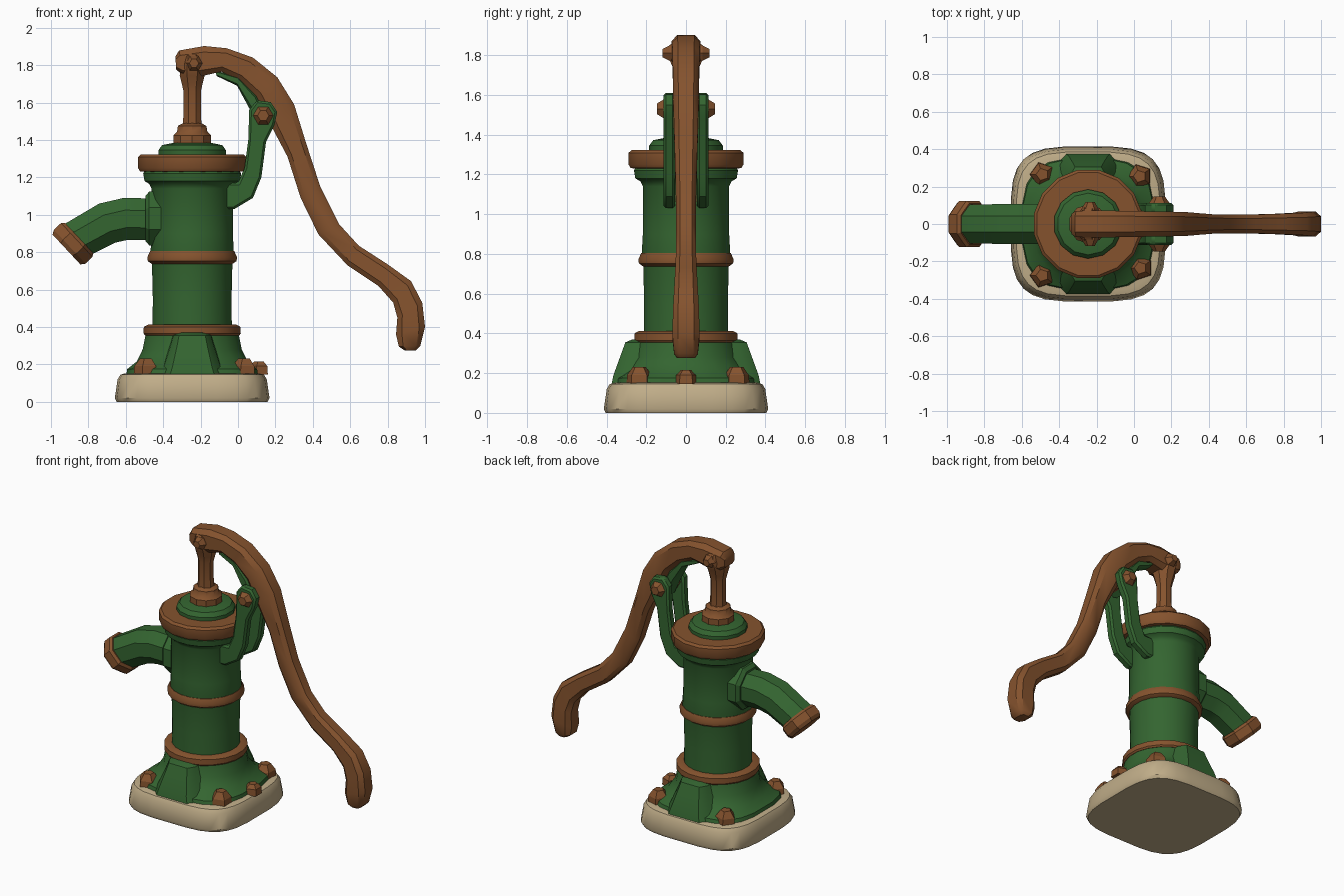
import bpy, bmesh, math
from mathutils import Vector

if "Cube" in bpy.data.objects:
    bpy.data.objects.remove(bpy.data.objects["Cube"])

CX = -0.245  # axis of the pump barrel


def material(name, rgb):
    m = bpy.data.materials.new(name)
    m.diffuse_color = (*rgb, 1)
    m.use_nodes = True
    m.node_tree.nodes["Principled BSDF"].inputs["Base Color"].default_value = m.diffuse_color
    return m


GREEN = material("green_paint", (0.034, 0.130, 0.030))
BROWN = material("rusty_brown", (0.235, 0.086, 0.027))
STONE = material("tan_stone", (0.53, 0.42, 0.25))


def loft(name, rings, mat, angle=35):
    """Skin a list of equal-length point rings and cap both ends."""
    bm = bmesh.new()
    vs = [[bm.verts.new(p) for p in r] for r in rings]
    n = len(vs[0])
    for a, b in zip(vs, vs[1:]):
        for i in range(n):
            j = (i + 1) % n
            bm.faces.new((a[i], a[j], b[j], b[i]))
    bm.faces.new(vs[0][::-1])
    bm.faces.new(vs[-1])
    bmesh.ops.recalc_face_normals(bm, faces=bm.faces)
    me = bpy.data.meshes.new(name)
    bm.to_mesh(me)
    bm.free()
    ob = bpy.data.objects.new(name, me)
    bpy.context.collection.objects.link(ob)
    me.materials.append(mat)
    bpy.ops.object.select_all(action='DESELECT')
    ob.select_set(True)
    bpy.context.view_layer.objects.active = ob
    bpy.ops.object.shade_smooth_by_angle(angle=math.radians(angle))
    return ob


def oval(x, y, z, rx, ry, n, power=2):
    """Horizontal ring; power above 2 gives a rounded square."""
    pts = []
    for i in range(n):
        t = 2 * math.pi * (i + 0.5) / n
        c, s = math.cos(t), math.sin(t)
        e = 2 / power
        pts.append(Vector((x + rx * math.copysign(abs(c) ** e, c),
                           y + ry * math.copysign(abs(s) ** e, s), z)))
    return pts


def lathe(name, profile, mat, n=16, x=CX, y=0, power=2, angle=35):
    return loft(name, [oval(x, y, z, r, r, n, power) for r, z in profile], mat, angle)


def tube(name, stations, mat, n=8):
    """Rings across the xz plane: centre x, z, ring tilt in degrees, radius in plane, radius in y."""
    rings = []
    for x, z, tilt, r, ry in stations:
        u = Vector((math.sin(math.radians(tilt)), 0, math.cos(math.radians(tilt))))
        rings.append([Vector((x, 0, z)) + u * (r * math.cos(t)) + Vector((0, ry * math.sin(t), 0))
                      for t in (2 * math.pi * (i + 0.5) / n for i in range(n))])
    return loft(name, rings, mat, 25)


def bar(name, stations, mat):
    """Chamfered bar from outer and inner outline points plus half width."""
    rings = []
    for x1, z1, x2, z2, w in stations:
        a, b = Vector((x1, 0, z1)), Vector((x2, 0, z2))
        ring = []
        for t, k in ((0, .6), (.2, 1), (.8, 1), (1, .6), (1, -.6), (.8, -1), (.2, -1), (0, -.6)):
            ring.append(a.lerp(b, t) + Vector((0, w * k, 0)))
        rings.append(ring)
    return loft(name, rings, mat, 40)


def cross_pin(name, x, z, r, half, n=6):
    rings = []
    for y, k in ((-half, .55), (-half + .035, 1), (half - .035, 1), (half, .55)):
        rings.append([Vector((x + r * k * math.cos(2 * math.pi * i / n), y,
                              z + r * k * math.sin(2 * math.pi * i / n))) for i in range(n)])
    return loft(name, rings, BROWN, 20)


# Stone base
lathe("stone_base", [(.405, 0), (.415, .02), (.40, .12), (.385, .145), (.36, .152)],
      STONE, 28, power=3.8, angle=40)

# Flared foot: square at the ground, round at the top
foot = [(.355, .145, 3.2), (.35, .175, 3.0), (.30, .215, 2.4), (.268, .28, 2), (.25, .37, 2)]
loft("foot", [oval(CX, 0, z, r, r, 20, p) for r, z, p in foot], GREEN)

# Buttresses at front and back of the foot
for side, label in ((-1, "front"), (1, "back")):
    rings = []
    for z, w, y in ((.14, .17, .375), (.19, .15, .365), (.30, .115, .325), (.355, .10, .305), (.37, .07, .27)):
        rings.append([Vector((CX + a * w, side * b, z)) for a, b in
                      ((-1.15, .1), (-1, y - .05), (-.7, y), (.7, y), (1, y - .05), (1.15, .1))])
    loft(label + "_buttress", rings, GREEN)

# Foot bolts
for i, (x, y) in enumerate(((-.49, .265), (.03, .255), (-.49, -.275), (.035, -.235), (.115, .0))):
    r = .068 if i < 4 else .055
    lathe("foot_bolt_%d" % (i + 1), [(r, .145), (r * .95, .19), (r * .5, .232 if i < 4 else .215)],
          BROWN, 5, x, y, angle=20)

# Barrel and its bands
lathe("barrel", [(.215, .36), (.213, .55), (.218, .75), (.226, .79), (.22, .9), (.22, 1.14),
                 (.232, 1.165), (.258, 1.18), (.265, 1.22), (.25, 1.25)], GREEN, 20)
lathe("lower_band", [(.255, .355), (.263, .365), (.262, .40), (.24, .412), (.2, .412)], BROWN, 20)
lathe("middle_band", [(.215, .735), (.24, .752), (.243, .772), (.228, .805), (.2, .806)], BROWN, 20)
lathe("top_flange", [(.24, 1.228), (.284, 1.232), (.295, 1.25), (.295, 1.308), (.28, 1.322), (.17, 1.322)],
      BROWN, 16)
lathe("cap", [(.185, 1.31), (.185, 1.345), (.165, 1.372), (.1, 1.385)], GREEN, 14)
lathe("rod_collar", [(.105, 1.37), (.105, 1.425), (.085, 1.445), (.08, 1.475), (.05, 1.49)], BROWN, 10)

# Plunger rod widening into the handle joint
loft("plunger_rod", [oval(CX, 0, z, rx, ry, 8) for z, rx, ry in
                     ((1.47, .055, .055), (1.54, .05, .05), (1.66, .05, .05), (1.70, .06, .06),
                      (1.745, .072, .075), (1.80, .07, .10), (1.85, .055, .09), (1.87, .04, .06))], BROWN)
cross_pin("rod_pin", -.235, 1.81, .045, .117)

# Lever handle
bar("handle", [(-.335, 1.845, -.33, 1.775, .055), (-.315, 1.878, -.29, 1.745, .07),
               (-.18, 1.902, -.20, 1.74, .073), (-.06, 1.89, -.09, 1.765, .07),
               (.08, 1.84, .005, 1.72, .068), (.21, 1.735, .10, 1.63, .066),
               (.30, 1.59, .175, 1.48, .064), (.365, 1.38, .265, 1.31, .058),
               (.44, 1.15, .335, 1.09, .052), (.54, .95, .43, .895, .05),
               (.645, .835, .585, .73, .05), (.80, .735, .75, .62, .055),
               (.925, .645, .83, .53, .06), (.985, .53, .852, .45, .066),
               (1.0, .40, .845, .36, .068), (.975, .30, .86, .295, .06),
               (.95, .275, .89, .275, .045)], BROWN)

# Green spine tucked under the handle
bar("handle_spine", [(-.12, 1.77, -.115, 1.742, .04), (0, 1.74, -.005, 1.69, .05),
                     (.10, 1.64, .06, 1.57, .055), (.17, 1.50, .11, 1.46, .055)], GREEN)

# Pair of bracket arms holding the handle pivot
arm = [(-.10, 1.03), (-.02, 1.03), (.08, 1.09), (.125, 1.20), (.15, 1.39), (.195, 1.48), (.21, 1.55),
       (.175, 1.602), (.10, 1.612), (.06, 1.56), (.055, 1.40), (.035, 1.25), (.0, 1.17), (-.10, 1.17)]
for side, label in ((-1, "front"), (1, "back")):
    ob = loft(label + "_bracket_arm",
              [[Vector((x, side * y, z)) for x, z in arm] for y in (.055, .113)], GREEN, 30)
    bev = ob.modifiers.new("edge", 'BEVEL')
    bev.width, bev.segments, bev.limit_method = .012, 1, 'ANGLE'
    bev.angle_limit = math.radians(60)
cross_pin("pivot_pin", .135, 1.53, .055, .147)

# Spout with wall collar and end ring
tube("spout_collar", [(-.40, .98, 0, .155, .15), (-.475, .98, 0, .155, .15), (-.495, .98, 0, .13, .125)], GREEN)
tube("spout", [(-.42, .975, 0, .12, .115), (-.60, .978, -5, .122, .115), (-.70, .955, -22, .122, .115),
               (-.86, .866, -42, .118, .112)], GREEN)
tube("spout_ring", [(-.85, .876, -43, .12, .12), (-.862, .865, -43, .134, .134),
                    (-.900, .829, -43, .134, .134), (-.917, .814, -43, .118, .118)], BROWN)
